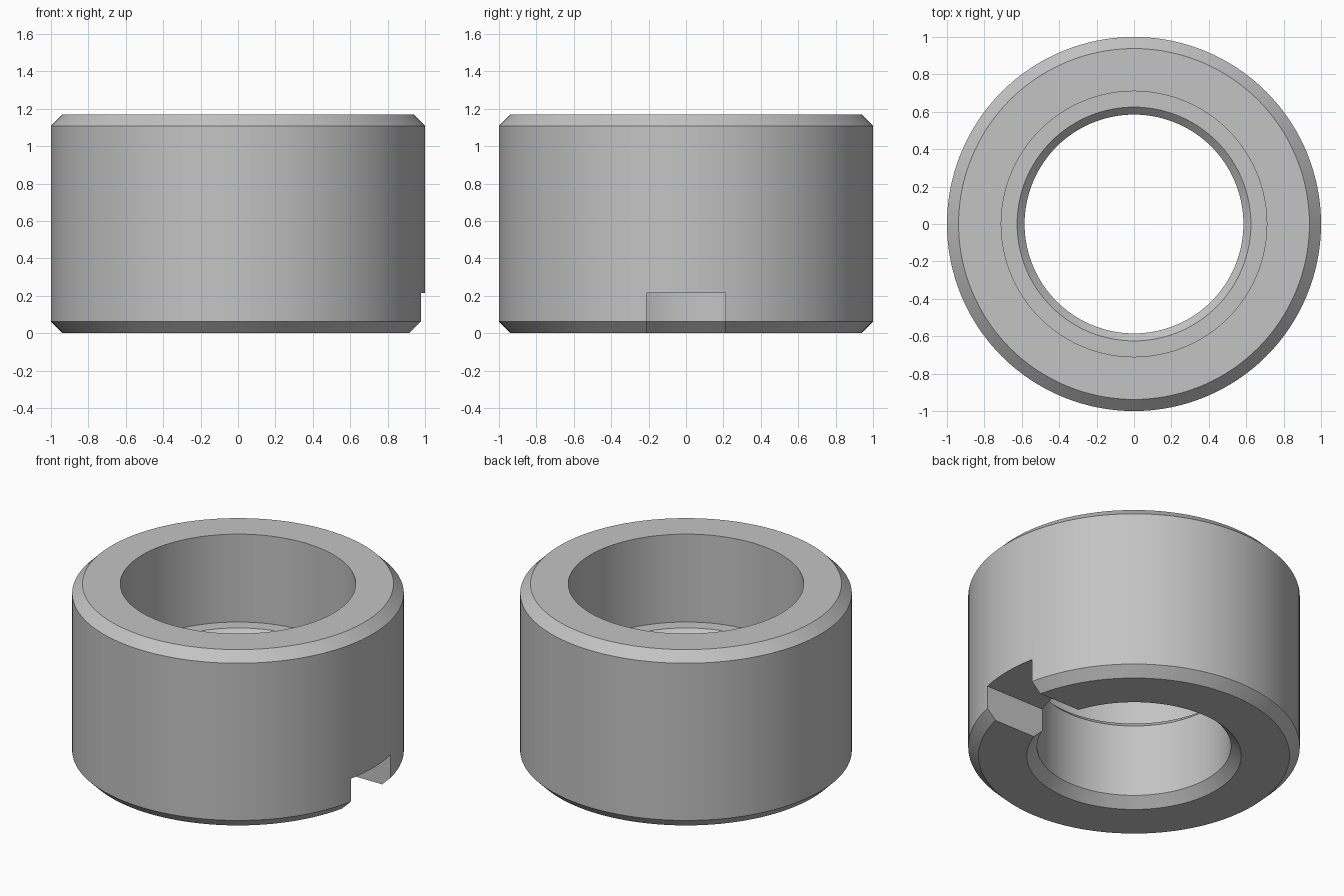
import bpy, bmesh, math
from mathutils import Vector, Matrix

SEGMENTS = 128
HEIGHT = 1.17
CHAMFER = 0.062
SLOT_WIDTH, SLOT_HEIGHT = 0.42, 0.215

cube = bpy.data.objects.get("Cube")
if cube:
    bpy.data.objects.remove(cube, do_unlink=True)


def make_material(name, colour):
    mat = bpy.data.materials.new(name)
    mat.use_nodes = True
    mat.diffuse_color = colour
    mat.node_tree.nodes["Principled BSDF"].inputs["Base Color"].default_value = colour
    return mat


def make_object(name, bm):
    mesh = bpy.data.meshes.new(name)
    bmesh.ops.recalc_face_normals(bm, faces=bm.faces)
    bm.to_mesh(mesh)
    bm.free()
    obj = bpy.data.objects.new(name, mesh)
    bpy.context.collection.objects.link(obj)
    return obj


def lathe(name, profile):
    """Revolve a closed (radius, height) outline around z."""
    bm = bmesh.new()
    verts = [bm.verts.new((r, 0, z)) for r, z in profile]
    edges = [bm.edges.new((v, verts[i - 1])) for i, v in enumerate(verts)]
    bmesh.ops.spin(bm, geom=verts + edges, cent=(0, 0, 0), axis=(0, 0, 1),
                   angle=math.tau, steps=SEGMENTS)
    bmesh.ops.remove_doubles(bm, verts=bm.verts, dist=0.0001)
    return make_object(name, bm)


# Ring body: chamfered outside, wide upper bore, narrow lower bore
collar = lathe("collar", [
    (1 - CHAMFER, 0), (1, CHAMFER),
    (1, HEIGHT - CHAMFER), (1 - CHAMFER, HEIGHT),
    (0.71, HEIGHT), (0.71, 0.585),
    (0.625, 0.585), (0.585, 0.545),
    (0.585, CHAMFER), (0.585 + CHAMFER, 0),
])
collar.data.materials.append(make_material("grey metal", (0.55, 0.55, 0.55, 1)))

# Slot through the lower wall on the left side
bm = bmesh.new()
bmesh.ops.create_cube(bm, size=1, matrix=Matrix.LocRotScale(
    Vector((0.8, 0, SLOT_HEIGHT - 0.5)), None, Vector((0.9, SLOT_WIDTH, 1))))
cutter = make_object("slot_cutter", bm)
cutter.hide_render = True

cut = collar.modifiers.new("slot", "BOOLEAN")
cut.operation = "DIFFERENCE"
cut.solver = "EXACT"
cut.object = cutter

bpy.ops.object.select_all(action="DESELECT")
collar.select_set(True)
bpy.context.view_layer.objects.active = collar
bpy.ops.object.modifier_apply(modifier=cut.name)
bpy.data.objects.remove(cutter, do_unlink=True)
bpy.ops.object.shade_smooth_by_angle(angle=math.radians(30))
